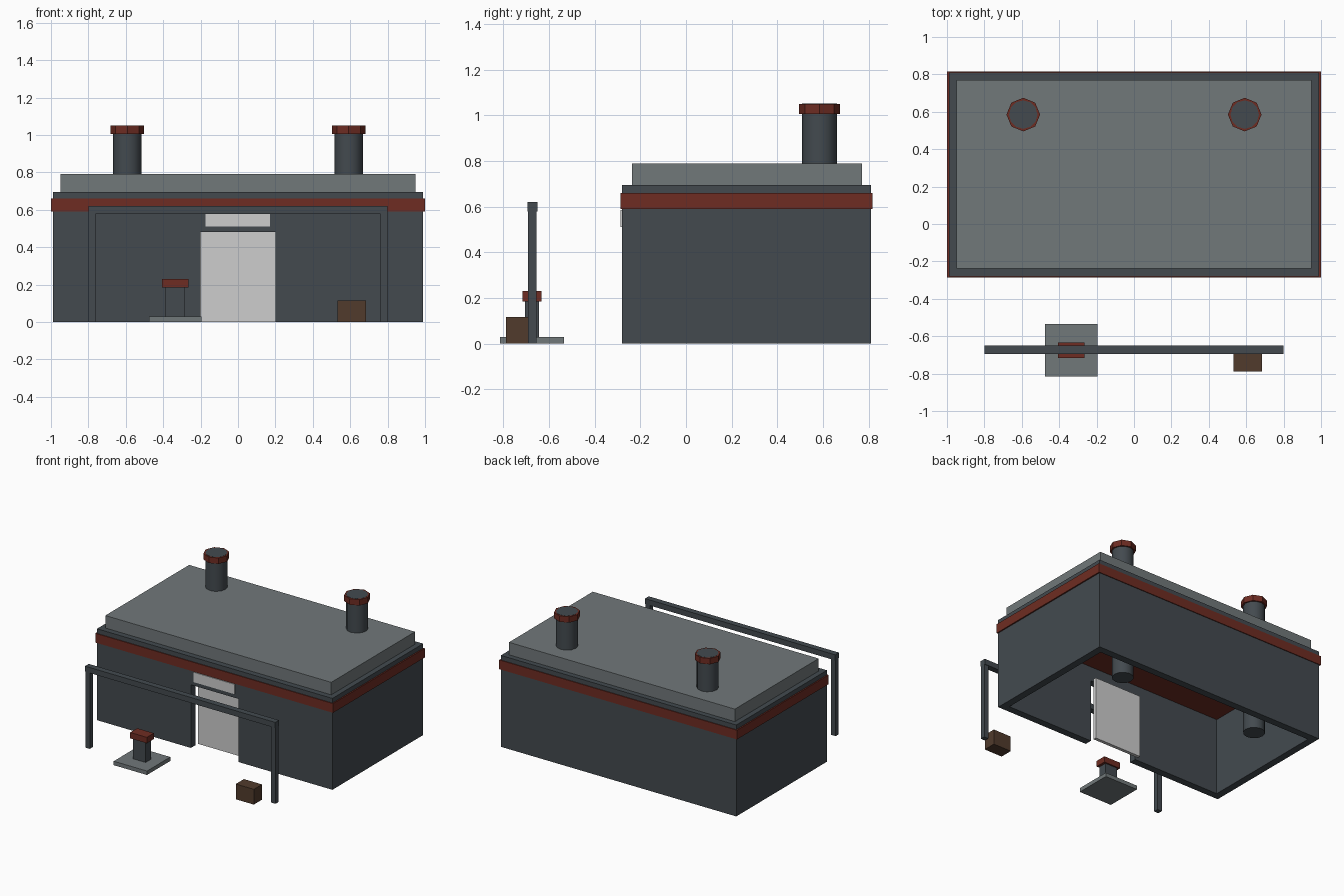
import bpy, math

if "Cube" in bpy.data.objects:
    bpy.data.objects.remove(bpy.data.objects["Cube"])

def srgb(h):
    out = []
    for i in (0, 2, 4):
        c = int(h[i:i + 2], 16) / 255
        out.append(c / 12.92 if c <= 0.04045 else ((c + 0.055) / 1.055) ** 2.4)
    return (*out, 1)

def material(name, h):
    m = bpy.data.materials.new(name)
    m.diffuse_color = srgb(h)
    m.use_nodes = True
    m.node_tree.nodes["Principled BSDF"].inputs["Base Color"].default_value = m.diffuse_color
    return m

DARK = material("dark slate", "434a4f")
GREY = material("mid grey", "71787a")
RED = material("rust red", "6e2c22")
LIGHT = material("pale grey", "cdcdcd")
BROWN = material("crate brown", "513b2c")

def box(name, x, y, z, mat):
    """Box from (min, max) pairs on each axis."""
    verts = [(a, b, c) for c in z for b in y for a in x]
    faces = [(0, 2, 3, 1), (4, 5, 7, 6), (0, 1, 5, 4),
             (2, 6, 7, 3), (0, 4, 6, 2), (1, 3, 7, 5)]
    me = bpy.data.meshes.new(name)
    me.from_pydata(verts, [], faces)
    me.materials.append(mat)
    ob = bpy.data.objects.new(name, me)
    bpy.context.collection.objects.link(ob)
    return ob

def cylinder(name, x, y, z0, z1, r, sides, mat, smooth=False):
    bpy.ops.mesh.primitive_cylinder_add(vertices=sides, radius=r, depth=z1 - z0,
                                        location=(x, y, (z0 + z1) / 2))
    ob = bpy.context.object
    ob.name = name
    ob.data.materials.append(mat)
    if smooth:
        bpy.ops.object.shade_smooth_by_angle(angle=math.radians(40))

# Hollow walls, open underneath, with a doorway in the front
T = 0.055
F, B, W, H = -0.28, 0.81, 0.99, 0.59
box("back_wall", (-W, W), (B - T, B), (0, H), DARK)
for side, s in (("left", -1), ("right", 1)):
    box(side + "_wall", sorted((s * W, s * (W - T))), (F + T, B - T), (0, H), DARK)
    box(side + "_front_wall", sorted((s * W, s * 0.2)), (F, F + T), (0, H), DARK)
box("door_lintel", (-0.2, 0.2), (F, F + T), (0.48, H), DARK)

# Door set behind the opening, and the plate above it
box("door", (-0.2, 0.2), (-0.197, -0.172), (0, 0.48), LIGHT)
box("door_plate", (-0.175, 0.17), (-0.286, -0.278), (0.51, 0.585), LIGHT)

# Roof layers
box("roof_band", (-1, 1), (-0.286, 0.816), (0.59, 0.66), RED)
box("roof_ledge", (-W, W), (F, B), (0.66, 0.695), DARK)
box("roof_slab", (-0.95, 0.95), (-0.237, 0.77), (0.695, 0.79), GREY)

# Chimney pipes run from the floor up through the roof
for side, s in (("left", -1), ("right", 1)):
    cylinder(side + "_chimney", s * 0.592, 0.585, 0, 1.051, 0.076, 12, DARK, True)
    cylinder(side + "_chimney_cap", s * 0.592, 0.585, 1.005, 1.05, 0.09, 8, RED)

# Gantry frame in front of the door
box("gantry_beam", (-0.8, 0.8), (-0.695, -0.65), (0.578, 0.62), DARK)
for side, s in (("left", -1), ("right", 1)):
    box(side + "_gantry_post", sorted((s * 0.8, s * 0.762)), (-0.692, -0.655), (0, 0.578), DARK)

# Pedestal on its square base
box("pedestal_base", (-0.475, -0.195), (-0.815, -0.535), (0, 0.03), GREY)
box("pedestal_post", (-0.387, -0.283), (-0.706, -0.644), (0.03, 0.185), DARK)
box("pedestal_cap", (-0.405, -0.265), (-0.717, -0.633), (0.185, 0.23), RED)

# Crate
box("crate", (0.533, 0.685), (-0.788, -0.69), (0, 0.116), BROWN)
